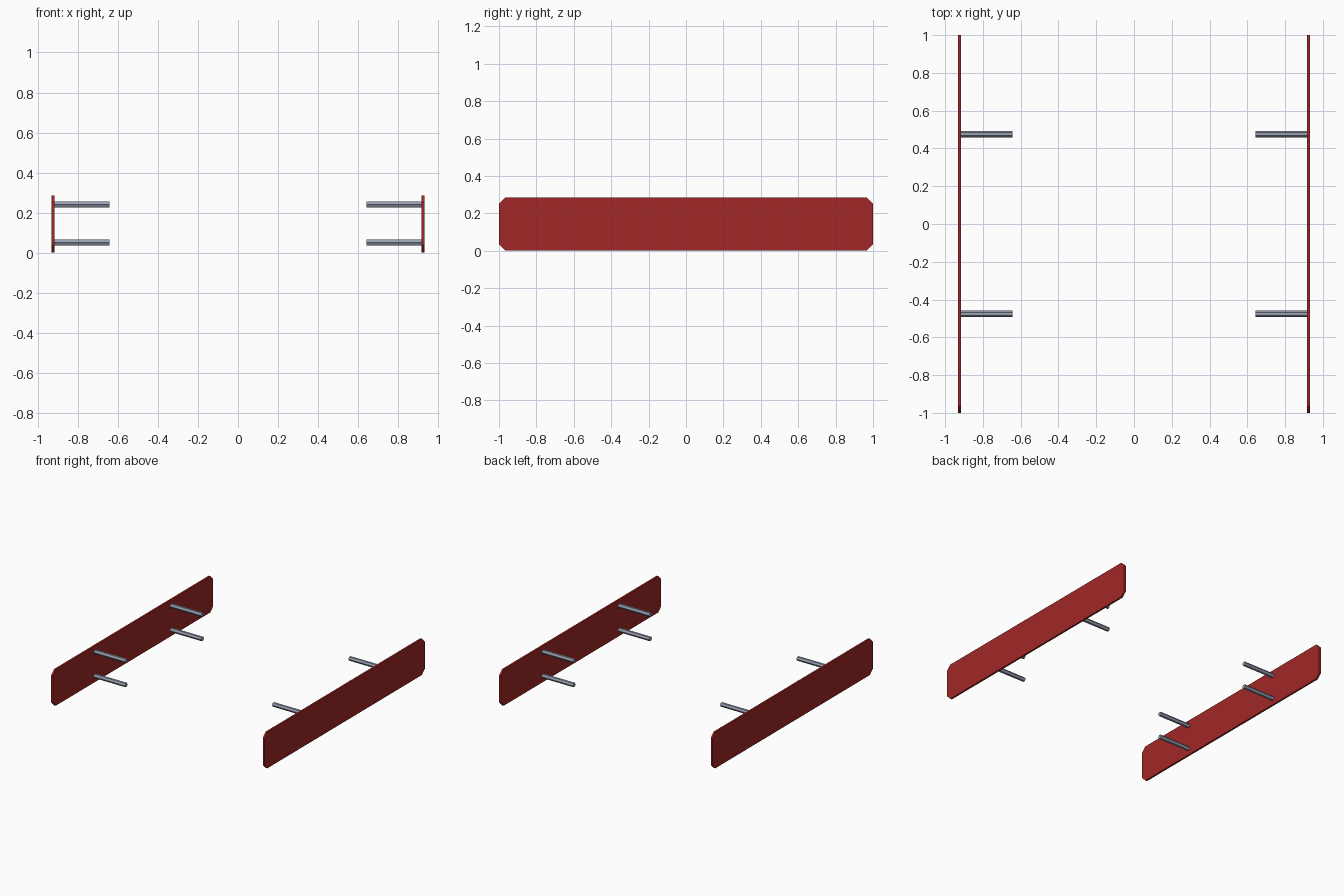
import bpy, bmesh, math
from mathutils import Matrix, Vector

if "Cube" in bpy.data.objects:
    bpy.data.objects.remove(bpy.data.objects["Cube"])


def material(name, rgb):
    m = bpy.data.materials.new(name)
    m.diffuse_color = (*rgb, 1)
    m.use_nodes = True
    m.node_tree.nodes["Principled BSDF"].inputs["Base Color"].default_value = m.diffuse_color
    return m


RED = material("red", (0.36, 0.02, 0.02))
STEEL = material("steel", (0.32, 0.35, 0.45))

X_IN, X_OUT = 0.917, 0.932     # panel thickness range
H, C = 0.286, 0.035            # panel height, corner cut


def finish(bm, name, mat):
    bmesh.ops.recalc_face_normals(bm, faces=bm.faces)
    me = bpy.data.meshes.new(name)
    bm.to_mesh(me)
    bm.free()
    me.materials.append(mat)
    ob = bpy.data.objects.new(name, me)
    bpy.context.collection.objects.link(ob)


def panel(name, s):
    bm = bmesh.new()
    outline = [(-1, C), (-1 + C, 0), (1 - C, 0), (1, C),
               (1, H - C), (1 - C, H), (-1 + C, H), (-1, H - C)]
    face = bm.faces.new([bm.verts.new((s * X_IN, y, z)) for y, z in outline])
    ext = bmesh.ops.extrude_face_region(bm, geom=[face], use_keep_orig=True)
    moved = [v for v in ext["geom"] if isinstance(v, bmesh.types.BMVert)]
    bmesh.ops.translate(bm, verts=moved, vec=Vector((s * (X_OUT - X_IN), 0, 0)))
    finish(bm, name, RED)


def rod(name, s, y, z):
    # hexagonal peg along x, corners pointing along y
    x0, x1 = 0.643, 0.92
    bm = bmesh.new()
    m = (Matrix.Translation((s * (x0 + x1) / 2, y, z))
         @ Matrix.Rotation(math.pi / 2, 4, 'Y'))
    bmesh.ops.create_cone(bm, cap_ends=True, segments=6, radius1=0.017,
                          radius2=0.017, depth=x1 - x0, matrix=m)
    # spin so that a corner faces +y
    a = bm.verts[:][0].co
    ang = math.atan2(a.z - z, a.y - y)
    bmesh.ops.rotate(bm, verts=bm.verts, cent=(0, y, z),
                     matrix=Matrix.Rotation(-ang, 3, 'X'))
    finish(bm, name, STEEL)


# side panels with four pegs each
for side, s in (("left", -1), ("right", 1)):
    panel(f"{side}_panel", s)
    for end, y in (("front", -0.476), ("back", 0.476)):
        for level, z in (("lower", 0.05), ("upper", 0.241)):
            rod(f"{side}_{end}_{level}_peg", s, y, z)
